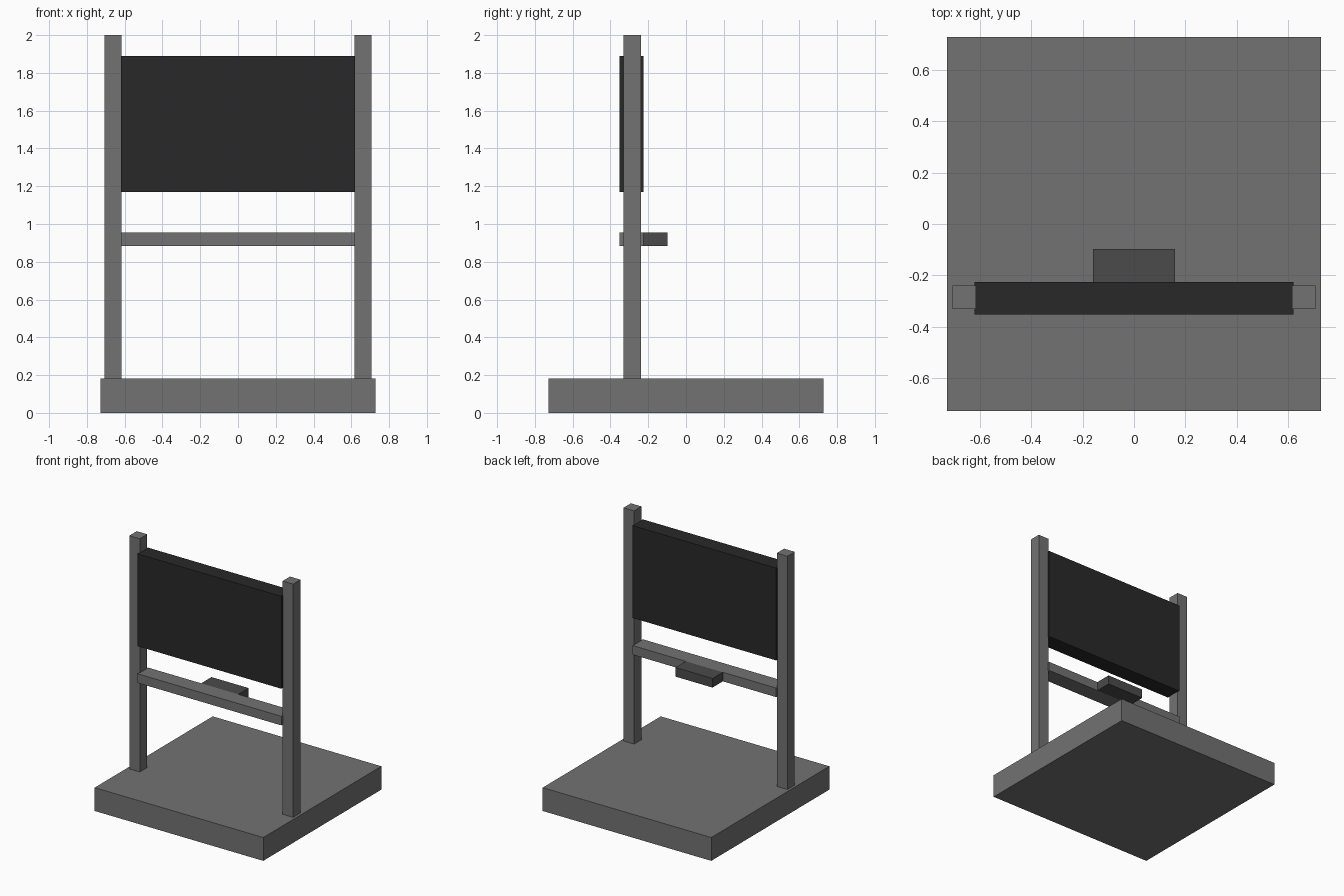
import bpy
import bmesh
from mathutils import Vector

if "Cube" in bpy.data.objects:
    bpy.data.objects.remove(bpy.data.objects["Cube"])


def material(name, value):
    mat = bpy.data.materials.new(name)
    mat.diffuse_color = (value, value, value, 1)
    mat.use_nodes = True
    mat.node_tree.nodes["Principled BSDF"].inputs["Base Color"].default_value = mat.diffuse_color
    return mat


def box(name, x, y, z, mat):
    """Box from (min, max) ranges along each axis."""
    lo, hi = Vector((x[0], y[0], z[0])), Vector((x[1], y[1], z[1]))
    bm = bmesh.new()
    bmesh.ops.create_cube(bm, size=1)
    bmesh.ops.scale(bm, vec=hi - lo, verts=bm.verts)
    mesh = bpy.data.meshes.new(name)
    bm.to_mesh(mesh)
    bm.free()
    mesh.materials.append(mat)
    obj = bpy.data.objects.new(name, mesh)
    obj.location = (lo + hi) / 2
    bpy.context.collection.objects.link(obj)
    return obj


frame = material("frame_grey", 0.17)
dark = material("panel_black", 0.022)
tray = material("tray_dark_grey", 0.07)

# Square base slab
box("base", (-0.727, 0.727), (-0.727, 0.727), (0, 0.182), frame)

# Pair of upright posts
for side, cx in (("left", -0.661), ("right", 0.661)):
    box(side + "_post", (cx - 0.0455, cx + 0.0455), (-0.33, -0.239), (0.182, 2.0), frame)

# Display panel between the posts
box("panel", (-0.62, 0.62), (-0.352, -0.225), (1.17, 1.89), dark)

# Cross bar and the small tray behind it
box("cross_bar", (-0.62, 0.62), (-0.352, -0.225), (0.884, 0.955), frame)
box("tray", (-0.16, 0.16), (-0.225, -0.098), (0.884, 0.955), tray)
